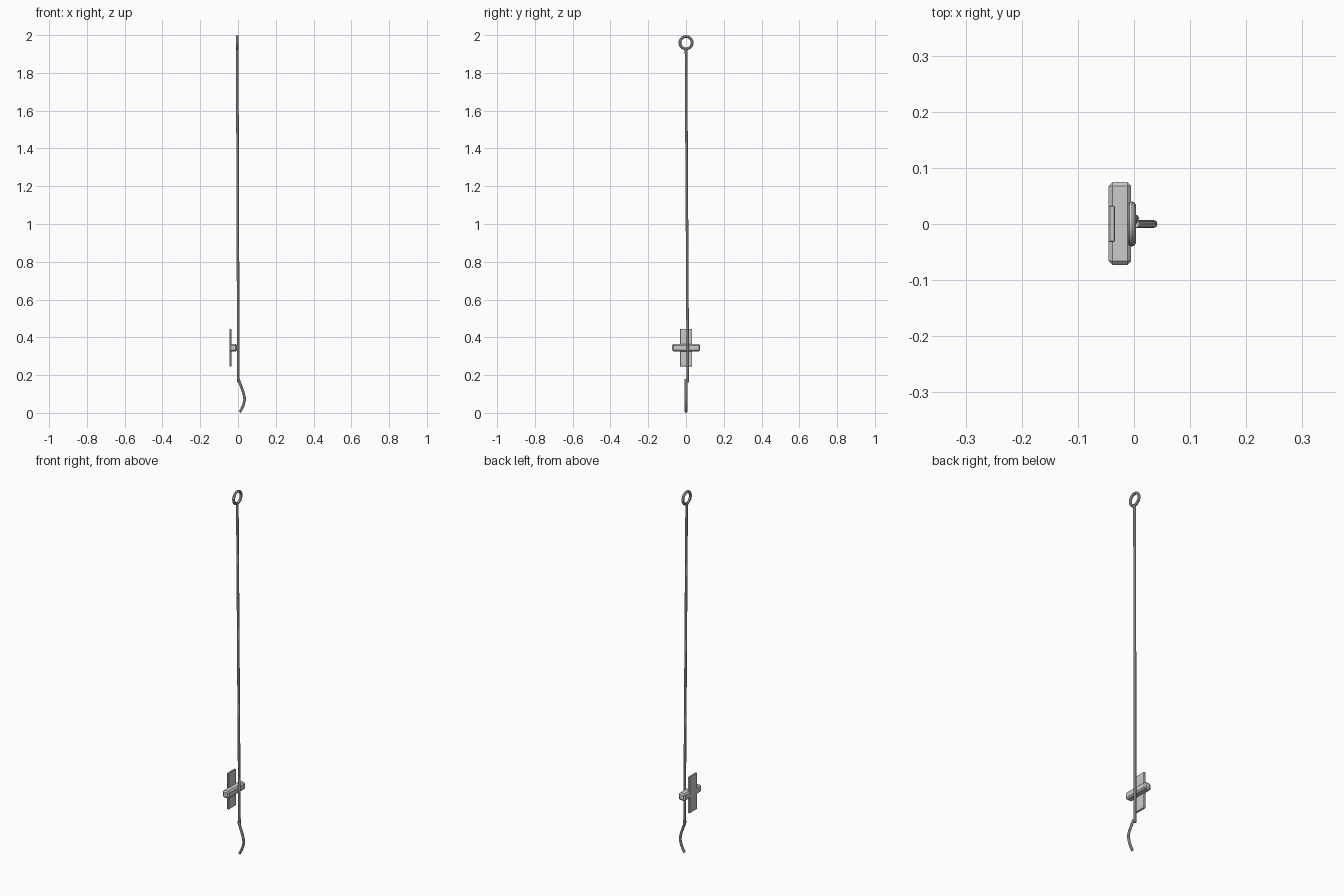
import bpy
from mathutils import Vector

if "Cube" in bpy.data.objects:
    bpy.data.objects.remove(bpy.data.objects["Cube"])


def smooth(o):
    bpy.ops.object.select_all(action='DESELECT')
    o.select_set(True)
    bpy.context.view_layer.objects.active = o
    bpy.ops.object.shade_smooth_by_angle()


def box(name, lo, hi, bevel, segments=1):
    lo, hi = Vector(lo), Vector(hi)
    bpy.ops.mesh.primitive_cube_add(size=1, location=(lo + hi) / 2)
    o = bpy.context.object
    o.name = name
    o.scale = hi - lo
    bpy.ops.object.transform_apply(location=False, rotation=False, scale=True)
    m = o.modifiers.new("edge", 'BEVEL')
    m.width = bevel
    m.segments = segments
    return o


def rod(name, pts, radius, kind='POLY'):
    cu = bpy.data.curves.new(name, 'CURVE')
    cu.dimensions = '3D'
    cu.bevel_depth = radius
    cu.bevel_resolution = 2
    cu.use_fill_caps = True
    sp = cu.splines.new('POLY')
    sp.points.add(len(pts) - 1)
    for p, c in zip(sp.points, pts):
        p.co = (*c, 1)
    o = bpy.data.objects.new(name, cu)
    bpy.context.collection.objects.link(o)
    bpy.ops.object.select_all(action='DESELECT')
    o.select_set(True)
    bpy.context.view_layer.objects.active = o
    bpy.ops.object.convert(target='MESH')
    o = bpy.context.object
    smooth(o)
    return o


# ring at the top
bpy.ops.mesh.primitive_torus_add(major_radius=0.0325, minor_radius=0.0075,
                                 major_segments=24, minor_segments=10,
                                 location=(-0.004, 0, 1.96),
                                 rotation=(0, 1.570796, 0))
ring = bpy.context.object
ring.name = "top_ring"
smooth(ring)

# long, slightly leaning shaft
rod("shaft", [(-0.004, 0, 1.93), (0.002, 0.01, 0.16)], 0.007)

# bent hook at the bottom
rod("hook", [(0.003, 0, 0.178), (0.015, 0, 0.145), (0.027, 0, 0.112),
             (0.034, 0, 0.085), (0.035, 0, 0.068), (0.029, 0, 0.043),
             (0.018, 0, 0.018), (0.009, 0, 0.004)], 0.007)

# mounting plate with crossbar
box("mounting_plate", (-0.045, -0.032, 0.245), (-0.034, 0.033, 0.445), 0.002)
box("crossbar", (-0.045, -0.073, 0.325), (-0.005, 0.075, 0.365), 0.007)
